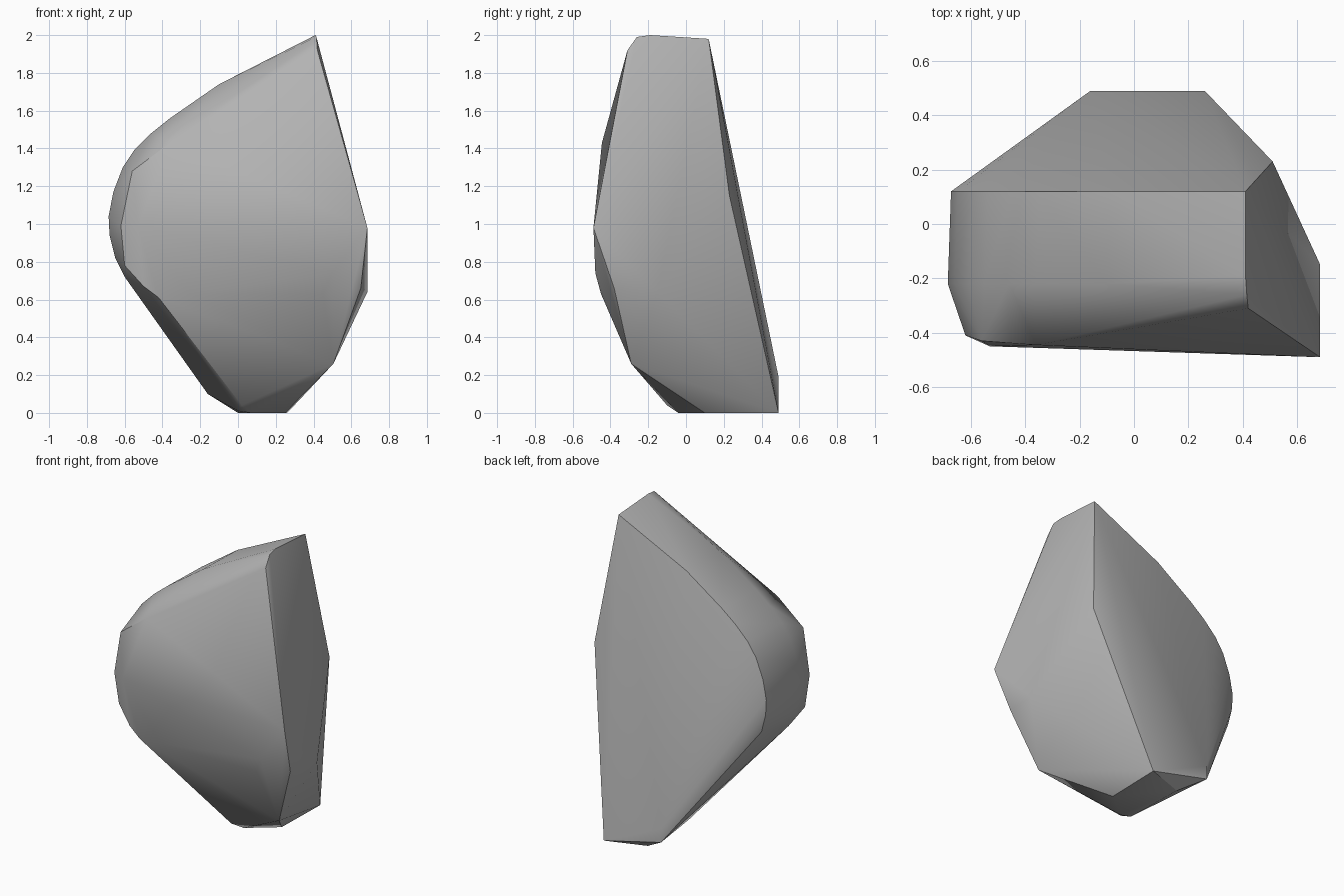
import bpy
import bmesh
import math

# Remove the default cube only
default_cube = bpy.data.objects.get("Cube")
if default_cube:
    bpy.data.objects.remove(default_cube, do_unlink=True)


def make_material(name, colour):
    material = bpy.data.materials.new(name)
    material.use_nodes = True
    material.diffuse_color = colour
    shader = material.node_tree.nodes["Principled BSDF"]
    shader.inputs["Base Color"].default_value = colour
    shader.inputs["Roughness"].default_value = 0.8
    return material


def sweep(profile, depth, inset=0.0):
    """Place an (x, z) profile at one depth, pulled inward slightly."""
    return [(x + inset, depth, z) for x, z in profile]


# Rounded outer rim, as an (x, z) profile shared by front and back edges
rim_profile = [
    (-.1, 1.74), (-.36, 1.56), (-.46, 1.48), (-.55, 1.39), (-.61, 1.3),
    (-.66, 1.17), (-.685, 1.04), (-.68, .94), (-.65, .82),
]
rim = sweep(rim_profile, -.22) + sweep(rim_profile, .12, inset=.012)
rim.append((-.6, -.22, .72))

# Narrow peak
peak = [(.41, .12, 1.98), (.41, -.19, 2), (.415, -.26, 1.99), (.42, -.31, 1.92)]

# Broad front facet and its chamfered edge
front = [
    (-.36, -.445, 1.43), (-.56, -.43, 1.28), (-.62, -.41, .99),
    (-.53, -.45, .99), (-.6, -.39, .78), (-.5, -.42, .67),
    (-.42, -.43, .61), (-.3, -.38, .52), (-.25, -.45, .63),
    (.5, -.48, .74), (.45, -.45, .63),
]

# Angular flank
flank = [
    (.685, -.49, .98), (.685, -.15, .64), (.65, -.38, .66),
    (.505, -.29, .26), (.51, .23, 1.15),
]

# Underside, with a small flat foot and a raised back corner
underside = [
    (.26, .49, 0), (-.16, .49, .19), (-.16, .49, .1), (0, .4, 0),
    (.25, .1, 0), (.07, -.04, 0), (.02, -.1, .04), (0, -.03, .01),
]

# Wrap all facets in one convex stone
bm = bmesh.new()
for point in rim + peak + front + flank + underside:
    bm.verts.new(point)
hull = bmesh.ops.convex_hull(bm, input=bm.verts[:])
loose = {item for key in ("geom_interior", "geom_unused") for item in hull[key]
         if isinstance(item, bmesh.types.BMVert) and item.is_valid}
bmesh.ops.delete(bm, geom=[v for v in loose if not v.link_faces], context="VERTS")
bmesh.ops.dissolve_limit(bm, angle_limit=math.radians(1.5),
                         verts=bm.verts[:], edges=bm.edges[:])
bmesh.ops.recalc_face_normals(bm, faces=bm.faces[:])

mesh = bpy.data.meshes.new("rock")
bm.to_mesh(mesh)
bm.free()
rock = bpy.data.objects.new("rock", mesh)
bpy.context.collection.objects.link(rock)
mesh.materials.append(make_material("stone grey", (.45, .45, .45, 1)))

# Soft facets with crisp main edges
bpy.ops.object.select_all(action="DESELECT")
rock.select_set(True)
bpy.context.view_layer.objects.active = rock
bpy.ops.object.shade_smooth_by_angle(angle=math.radians(32))
